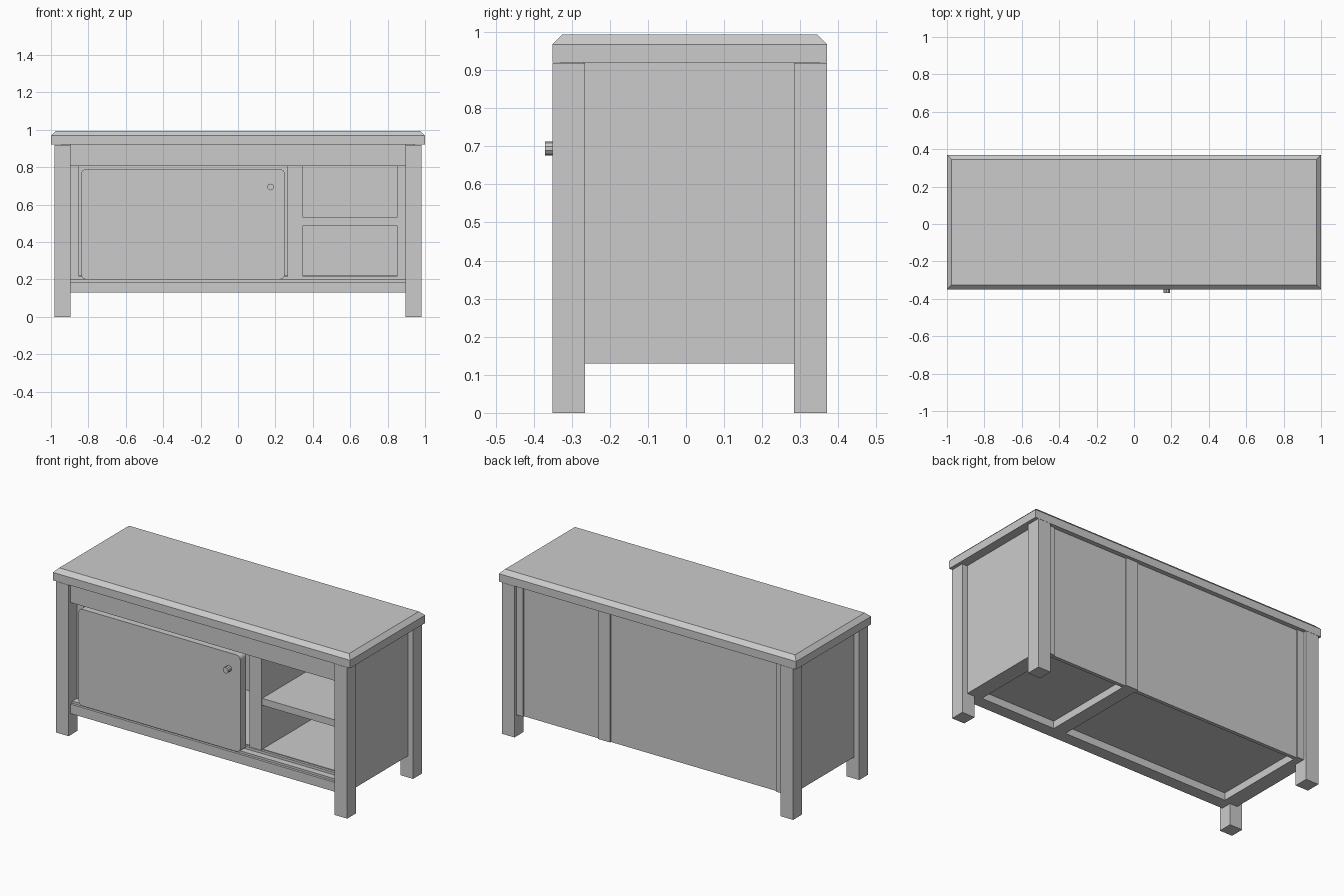
import bpy, bmesh, math
from mathutils import Matrix

if "Cube" in bpy.data.objects:
    bpy.data.objects.remove(bpy.data.objects["Cube"])

grey = bpy.data.materials.new("plain grey")
grey.diffuse_color = (0.6, 0.6, 0.6, 1)
grey.use_nodes = True
grey.node_tree.nodes["Principled BSDF"].inputs["Base Color"].default_value = grey.diffuse_color


def finish(name, bm):
    bmesh.ops.recalc_face_normals(bm, faces=bm.faces)
    me = bpy.data.meshes.new(name)
    bm.to_mesh(me)
    bm.free()
    me.materials.append(grey)
    ob = bpy.data.objects.new(name, me)
    bpy.context.collection.objects.link(ob)
    return ob


def box_mesh(x, y, z):
    bm = bmesh.new()
    bmesh.ops.create_cube(bm, size=1)
    for v in bm.verts:
        v.co = [lo + (hi - lo) * (c + 0.5) for c, (lo, hi) in zip(v.co, (x, y, z))]
    return bm


def box(name, x, y, z):
    return finish(name, box_mesh(x, y, z))


# Table top with a chamfered upper rim
bm = box_mesh((-1, 1), (-0.35, 0.37), (0.92, 0.993))
rim = [e for e in bm.edges if all(v.co.z > 0.98 for v in e.verts)]
bmesh.ops.bevel(bm, geom=rim, offset=0.025, segments=1, affect='EDGES')
finish("table_top", bm)

# Legs and thick side panels, left and right
for side, s in (("left", -1), ("right", 1)):
    def span(a, b):
        return tuple(sorted((s * a, s * b)))
    box(side + "_front_leg", span(0.895, 0.98), (-0.35, -0.265), (0, 0.919))
    box(side + "_back_leg", span(0.895, 0.98), (0.283, 0.37), (0, 0.919))
    box(side + "_side_panel", span(0.85, 0.945), (-0.27, 0.35), (0.13, 0.92))

# Front rails and the sliding track
box("upper_rail", (-0.895, 0.895), (-0.33, -0.27), (0.805, 0.92))
box("lower_rail", (-0.895, 0.895), (-0.33, -0.27), (0.13, 0.187))
box("door_track", (-0.895, 0.895), (-0.315, -0.27), (0.187, 0.2))
box("front_sill", (-0.85, 0.85), (-0.275, -0.255), (0.13, 0.215))

# Partition, whose back end shows as a stile
box("partition", (0.265, 0.348), (-0.27, 0.35), (0.13, 0.92))

# Floors and back panels of both compartments
for name, x in (("door_bay", (-0.85, 0.265)), ("shelf_bay", (0.348, 0.85))):
    box(name + "_floor", x, (-0.26, 0.335), (0.175, 0.22))
    box(name + "_back", x, (0.32, 0.342), (0.13, 0.92))

# Open shelf
box("shelf", (0.348, 0.85), (-0.265, 0.325), (0.488, 0.53))

# Sliding door with rounded corners
bm = box_mesh((-0.838, 0.25), (-0.335, -0.28), (0.2, 0.788))
corners = [e for e in bm.edges if abs(e.verts[0].co.y - e.verts[1].co.y) > 0.01]
bmesh.ops.bevel(bm, geom=corners, offset=0.025, segments=4, profile=0.5, affect='EDGES')
finish("sliding_door", bm)

# Door knob
bm = bmesh.new()
bmesh.ops.create_cone(bm, cap_ends=True, segments=10, radius1=0.018, radius2=0.018, depth=0.04,
                      matrix=Matrix.Translation((0.175, -0.35, 0.694)) @ Matrix.Rotation(math.pi / 2, 4, 'X'))
finish("door_knob", bm)
